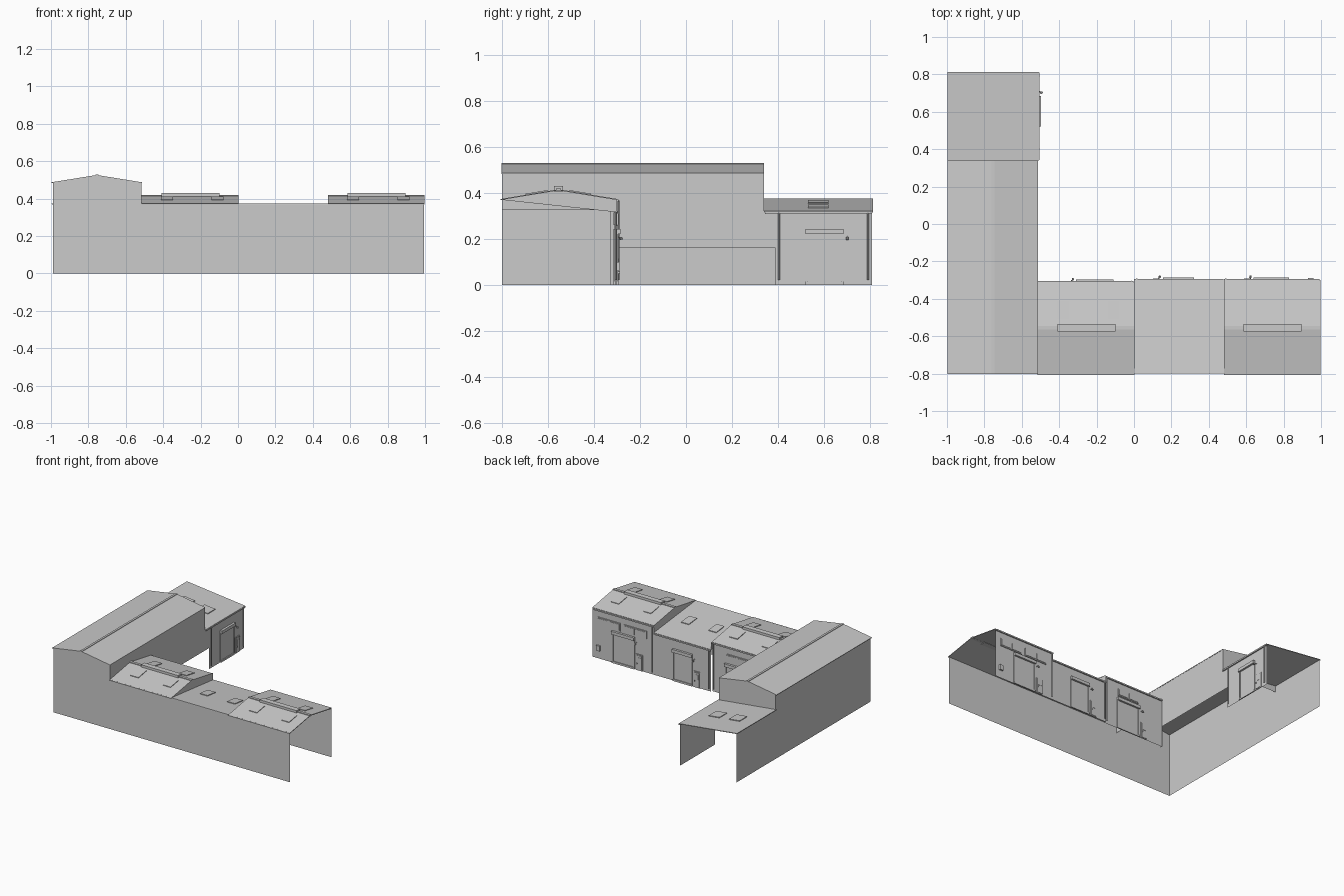
import bpy, bmesh
from math import radians
from mathutils import Matrix, Vector

if "Cube" in bpy.data.objects:
    bpy.data.objects.remove(bpy.data.objects["Cube"])

I = Matrix.Identity(4)


def mesh(name, verts, faces, m=I):
    me = bpy.data.meshes.new(name)
    me.from_pydata([m @ Vector(v) for v in verts], [], faces)
    ob = bpy.data.objects.new(name, me)
    bpy.context.collection.objects.link(ob)
    return ob


def panel(name, *pts, m=I):
    return mesh(name, pts, [range(len(pts))], m)


def box(name, x0, x1, y0, y1, z0, z1, m=I):
    v = [(x, y, z) for x in (x0, x1) for y in (y0, y1) for z in (z0, z1)]
    f = [(0, 1, 3, 2), (4, 6, 7, 5), (0, 4, 5, 1), (2, 3, 7, 6), (0, 2, 6, 4), (1, 5, 7, 3)]
    return mesh(name, v, f, m)


def rod(name, a, b, r, m=I):
    a, b = m @ Vector(a), m @ Vector(b)
    d = b - a
    bm = bmesh.new()
    t = Matrix.Translation((a + b) / 2) @ d.to_track_quat('Z', 'Y').to_matrix().to_4x4()
    bmesh.ops.create_cone(bm, cap_ends=True, segments=10, radius1=r, radius2=r, depth=d.length, matrix=t)
    me = bpy.data.meshes.new(name)
    bm.to_mesh(me)
    bm.free()
    ob = bpy.data.objects.new(name, me)
    bpy.context.collection.objects.link(ob)


def wall_x(name, x, y0, y1, z0, z1):
    panel(name, (x, y0, z0), (x, y1, z0), (x, y1, z1), (x, y0, z1))


def wall_y(name, y, x0, x1, z0, z1, m=I):
    panel(name, (x0, y, z0), (x1, y, z0), (x1, y, z1), (x0, y, z1), m=m)


def roof(name, profile, axis, a, b):
    # extrude a profile of (across, z) points along x or y, with a thin sheet thickness
    v = []
    for s in (a, b):
        v += [(s, p, z) if axis == 'x' else (p, s, z) for p, z in profile]
    n = len(profile)
    ob = mesh(name, v, [(i, i + 1, n + i + 1, n + i) for i in range(n - 1)])
    mod = ob.modifiers.new("thickness", 'SOLIDIFY')
    mod.thickness, mod.offset = 0.005, 0


def sloped_box(name, cx, cy, sx, sy, slope, z):
    # roof light: thin slab following the roof; slope = (dz/dx, dz/dy)
    ob = box(name, -sx / 2, sx / 2, -sy / 2, sy / 2, 0, 0.006)
    for v in ob.data.vertices:
        v.co.z += v.co.x * slope[0] + v.co.y * slope[1] + z
        v.co.x += cx
        v.co.y += cy


def facade(m, w, h, h0, h1, windows=(), start=0, pipes=()):
    # local frame: x to the right along the wall, -y outward
    wall_y("facade_wall", 0, start, w, 0, h, m)
    box("roller_door", h0 + .01, h1 - .01, -.003, .0, 0.015, .22, m)
    for x in (h0, h1 - .008):
        box("roller_door_rail", x, x + .008, -.006, 0, 0, .22, m)
    box("roller_hood", h0, h1, -.017, 0, .22, .243, m)
    box("door_sill", h0, h1, -.008, 0, 0, .014, m)
    d = h1 + .012
    box("side_door_frame", d, d + .055, -.005, 0, 0, .122, m)
    box("side_door", d + .006, d + .049, -.009, 0, .006, .115, m)
    box("door_glass", d + .014, d + .041, -.011, 0, .065, .1, m)
    box("door_handle", d + .01, d + .014, -.015, 0, .048, .058, m)
    # lamp on a bracket
    rod("lamp_arm", (d + .005, 0, .21), (d + .005, -.018, .206), .002, m)
    rod("lamp_head", (d + .005, -.018, .207), (d + .005, -.022, .196), .006, m)
    for a, b, z0, z1 in windows:
        n = 2
        box("window_frame", a, b, -.006, 0, z0, z1, m)
        for i in range(n):
            s = (b - a) / n
            box("window_pane", a + i * s + .006, a + (i + 1) * s - .006, -.009, 0, z0 + .007, z1 - .007, m)
    # gutter and downpipes
    box("gutter", 0.003, w, -.009, 0, h - .01, h, m)
    for x in pipes:
        rod("downpipe", (x, -.008, .02), (x, -.008, h - .005), .004, m)


# outer walls
for n, a, b, h in (("hall", -.99, -.515, .485), ("wing_a", -.515, 0, .375),
                   ("wing_b", 0, .48, .372), ("wing_c", .48, .995, .375)):
    wall_y(n + "_front_wall", -.8, a, b, 0, h)
wall_x("hall_left_wall", -.99, -.8, .34, 0, .487)
wall_x("annex_left_wall", -.99, .34, .81, 0, .373)

# hall inner walls, standing above wide openings
wall_x("hall_wall_over_wing", -.515, -.8, -.33, .325, .487)
wall_x("hall_wall_pier", -.515, -.33, -.31, 0, .487)
wall_x("hall_wall_yard", -.515, -.31, .34, .16, .487)
wall_x("annex_wall_yard", -.515, .34, .39, .16, .32)
for n, y, z0 in (("hall_front_gable", -.8, .485), ("hall_back_gable", .34, .32)):
    panel(n, (-.99, y, z0), (-.515, y, z0), (-.515, y, .486), (-.755, y, .524), (-.99, y, .486))

# roofs
roof("hall_roof", [(-.998, .485), (-.755, .524), (-.513, .485)], 'y', -.803, .34)
box("hall_ridge_cap", -.763, -.747, -.803, .34, .52, .529)
roof("annex_roof", [(-.998, .373), (-.508, .318)], 'y', .34, .813)
roof("wing_b_roof", [(-.8, .372), (-.298, .318)], 'x', 0, .48)
for x0, yb in ((-.515, -.31), (.48, -.3)):
    x1 = x0 + .517
    roof("wing_gable_roof", [(-.807, .371), (-.555, .413), (yb, .371)], 'x', x0, x1)
    box("wing_ridge_cap", x0, x1, -.565, -.545, .408, .419)
    box("ridge_vent", x0 + .105, x0 + .415, -.575, -.535, .405, .43)
    for dx in (.135, .405):
        for y, s in ((-.65, .166), (-.46, -.166)):
            sloped_box("roof_light", x0 + dx, y, .065, .095, (0, s), .413 - abs(y + .555) * .166 + .001)
for x in (0.001, .479):
    panel("wing_gable_infill", (x, -.8, .37), (x, -.555, .413), (x, -.3, .371), (x, -.3, .318))
for x in (.13, .36):
    sloped_box("flat_roof_light", x, -.55, .065, .095, (0, -.1076), .347)
for x in (-.67, -.84):
    sloped_box("annex_roof_light", x, .575, .09, .09, (-.1122, 0), .318 + (-.508 - x) * .1122 + .002)

# facades facing the yard
R = Matrix.Rotation


def at(x, y, deg):
    return Matrix.Translation((x, y, 0)) @ R(radians(deg), 4, 'Z')


m = at(.995, -.302, 180)
facade(m, .515, .371, .165, .355, [(.045, .235, .255, .315), (.265, .455, .255, .315)], pipes=(.505,))
box("meter_box", .035, .065, -.012, 0, .06, .1, m)
facade(at(.48, -.302, 180), .48, .318, .16, .325, pipes=(.465,))
facade(at(0, -.315, 180), .515, .371, .11, .31, [(.12, .3, .26, .315)], pipes=(.015,))
facade(at(-.515, .34, 90), .47, .318, .18, .345, start=.05, pipes=(.065, .452))
